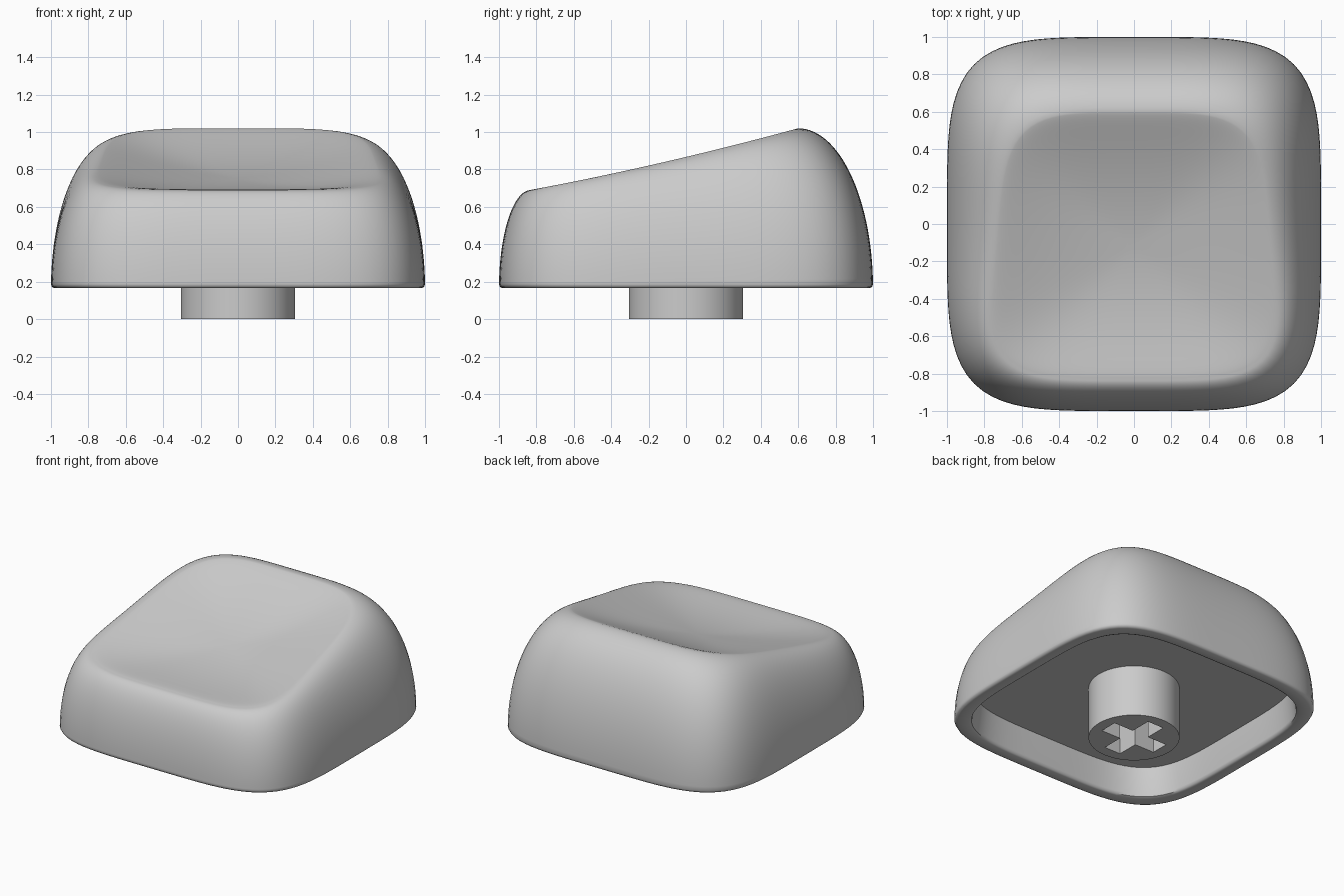
import bpy, bmesh, math
from math import sin, cos, pi, radians

if "Cube" in bpy.data.objects:
    bpy.data.objects.remove(bpy.data.objects["Cube"], do_unlink=True)

GREY = (0.6, 0.6, 0.6, 1)
mat = bpy.data.materials.new("light_grey_plastic")
mat.use_nodes = True
mat.diffuse_color = GREY
mat.node_tree.nodes["Principled BSDF"].inputs["Base Color"].default_value = GREY

SEGMENTS = 128
BASE = 0.165      # lower lip height
CEILING = 0.38    # underside height
POWER = 4.4       # squareness of the outline


def squircle():
    pts = []
    for i in range(SEGMENTS):
        c, s = cos(2 * pi * i / SEGMENTS), sin(2 * pi * i / SEGMENTS)
        r = (abs(c) ** POWER + abs(s) ** POWER) ** (-1 / POWER)
        pts.append((c * r, s * r))
    return pts


def add_object(name, bm, angle):
    bmesh.ops.recalc_face_normals(bm, faces=bm.faces)
    mesh = bpy.data.meshes.new(name)
    bm.to_mesh(mesh)
    bm.free()
    mesh.materials.append(mat)
    ob = bpy.data.objects.new(name, mesh)
    bpy.context.collection.objects.link(ob)
    bpy.ops.object.select_all(action="DESELECT")
    ob.select_set(True)
    bpy.context.view_layer.objects.active = ob
    bpy.ops.object.shade_smooth_by_angle(angle=radians(angle))
    return ob


def rim_point(px, py):
    """Crest of the tilted rim above an outline point."""
    y = -0.115 + 0.715 * py
    z = 0.69 + 0.231 * (y + 0.83) - 0.015 * (1 - py * py)
    return px * (0.74 - 0.06 * py), y, z


outline = squircle()
rings = []

# Underside, inner wall and rounded lip
for scale, z in [(0.88, CEILING), (0.9, 0.19), (0.905, 0.172), (0.92, BASE),
                 (0.98, BASE), (0.994, 0.171), (1, 0.185)]:
    rings.append([(scale * px, scale * py, z) for px, py in outline])

# Outer walls curving inward up to the rim
STEPS = 28
for k in range(STEPS + 1):
    t = 0.06 + (pi / 2 - 0.06) * k / STEPS
    u, v = 1 - cos(t), sin(t)
    ring = []
    for px, py in outline:
        x, y, z = rim_point(px, py)
        ring.append((px + u * (x - px), py + u * (y - py), BASE + v * (z - BASE)))
    rings.append(ring)

# Scooped top, with a soft roll at the rim
DEPTH = 0.12
STEPS = 30
for k in range(1, STEPS):
    r = 1 - (k / STEPS) ** 1.3
    q = 1 - r * r
    ring = []
    for px, py in outline:
        x, y, z = rim_point(px * r, py * r)
        z = 0.69 + 0.231 * (y + 0.83) - 0.015 * (1 - py * py) * r * r
        ring.append((x, y, z - DEPTH * q * q / (q + 0.15)))
    rings.append(ring)

bm = bmesh.new()
loops = [[bm.verts.new(p) for p in ring] for ring in rings]
for a, b in zip(loops, loops[1:]):
    for i in range(SEGMENTS):
        j = (i + 1) % SEGMENTS
        bm.faces.new((a[i], a[j], b[j], b[i]))
bm.faces.new(loops[0])
bm.faces.new(loops[-1])
add_object("cap_shell", bm, 50)

# Mounting stem
bm = bmesh.new()
bmesh.ops.create_cone(bm, cap_ends=True, segments=64, radius1=0.305,
                      radius2=0.305, depth=CEILING + 0.01)
bmesh.ops.translate(bm, verts=bm.verts, vec=(0, 0, (CEILING + 0.01) / 2))
stem = add_object("mounting_stem", bm, 30)

# Cross-shaped socket cut into the stem
ARM, HALF = 0.225, 0.066
bm = bmesh.new()
corners = []
for k in range(4):
    c, s = round(cos(k * pi / 2)), round(sin(k * pi / 2))
    for x, y in [(ARM, -HALF), (ARM, HALF), (HALF, HALF)]:
        corners.append(bm.verts.new((c * x - s * y, s * x + c * y, -0.1)))
face = bm.faces.new(corners)
top = bmesh.ops.extrude_face_region(bm, geom=[face])["geom"]
bmesh.ops.translate(bm, vec=(0, 0, 0.4),
                    verts=[g for g in top if isinstance(g, bmesh.types.BMVert)])
cutter = add_object("socket_cutter", bm, 30)
cutter.hide_render = True

cut = stem.modifiers.new("socket", "BOOLEAN")
cut.operation = "DIFFERENCE"
cut.solver = "EXACT"
cut.object = cutter
bpy.context.view_layer.objects.active = stem
bpy.ops.object.modifier_apply(modifier=cut.name)
bpy.data.objects.remove(cutter, do_unlink=True)
bpy.ops.object.select_all(action="DESELECT")
stem.select_set(True)
bpy.ops.object.shade_smooth_by_angle(angle=radians(30))
